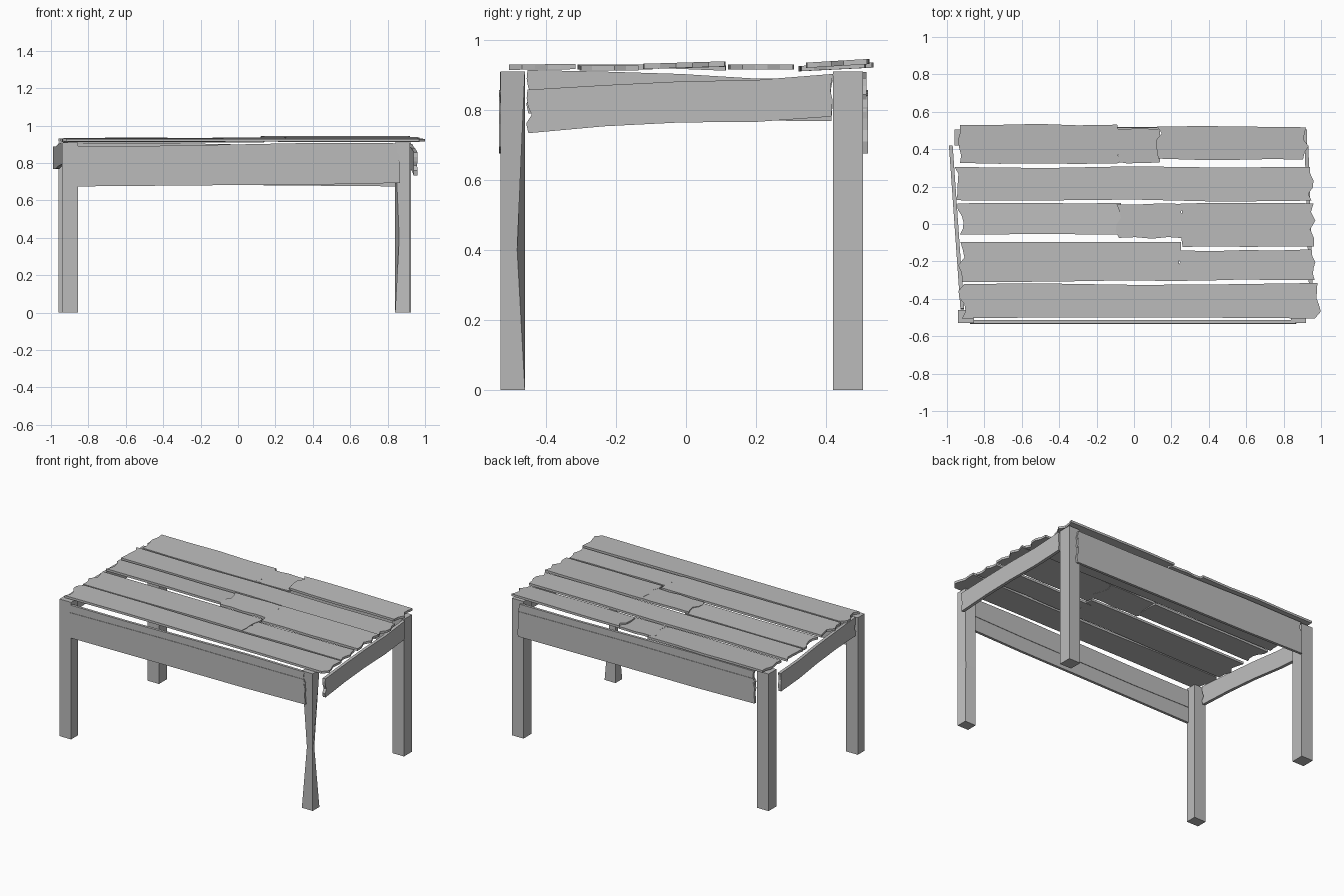
import bpy
import bmesh
import random
from mathutils import Vector

cube = bpy.data.objects.get("Cube")
if cube:
    bpy.data.objects.remove(cube, do_unlink=True)

GREY = (0.5, 0.5, 0.5, 1)
wood = bpy.data.materials.new("weathered_grey")
wood.use_nodes = True
wood.diffuse_color = GREY
wood.node_tree.nodes["Principled BSDF"].inputs["Base Color"].default_value = GREY


def finish(bm, name):
    bmesh.ops.recalc_face_normals(bm, faces=bm.faces)
    mesh = bpy.data.meshes.new(name)
    bm.to_mesh(mesh)
    bm.free()
    mesh.materials.append(wood)
    bpy.context.collection.objects.link(bpy.data.objects.new(name, mesh))


def ragged_outline(start, end, low, high, seed, end_wear=0.02, side_wear=0.006):
    """Rectangle whose ends are splintered and whose long sides waver."""
    rng = random.Random(seed)

    def worn(amount):
        return rng.uniform(-amount, amount)

    def along(a, b, steps):
        return [a + (b - a) * i / steps for i in range(steps)]

    points = [(u, low + worn(side_wear)) for u in along(start, end, 4)]
    points += [(end + worn(end_wear), v) for v in along(low, high, 5)]
    points += [(u, high + worn(side_wear)) for u in along(end, start, 4)]
    points += [(start + worn(end_wear), v) for v in along(high, low, 5)]
    return points


def board(name, outline, place, thickness):
    """Place the flat outline in space and give it thickness."""
    bm = bmesh.new()
    face = bm.faces.new([bm.verts.new(place(u, v)) for u, v in outline])
    out = bmesh.ops.extrude_face_region(bm, geom=[face])
    verts = [e for e in out["geom"] if isinstance(e, bmesh.types.BMVert)]
    bmesh.ops.translate(bm, verts=verts, vec=Vector(thickness))
    bmesh.ops.triangulate(bm, faces=[f for f in bm.faces if len(f.verts) > 4])
    finish(bm, name)


def leg(name, x0, x1, y0, y1, pinch=0):
    """Square post; pinch draws two opposite corners in at mid height."""
    bm = bmesh.new()
    rings = []
    for z, p in ((0, 0), (0.4, pinch), (0.91, 0)):
        corners = [(x0 + p, y0 + p), (x1, y0), (x1 - p, y1 - p), (x0, y1)]
        rings.append([bm.verts.new((x, y, z)) for x, y in corners])
    for low, high in zip(rings, rings[1:]):
        for i in range(4):
            j = (i + 1) % 4
            bm.faces.new((low[i], low[j], high[j], high[i]))
    bm.faces.new(rings[0])
    bm.faces.new(rings[-1])
    finish(bm, name)


# Legs, one of them worn thin in the middle
leg("front_right_leg", -0.94, -0.855, -0.53, -0.46)
leg("front_left_leg", 0.84, 0.92, -0.53, -0.46, pinch=0.022)
leg("back_right_leg", -0.96, -0.875, 0.42, 0.505)
leg("back_left_leg", 0.84, 0.925, 0.42, 0.505)

# Long aprons: a lower board with an upper strip set slightly behind it
for side, turn, y in (("front", 1, -0.534), ("back", -1, 0.519)):
    for part, low, high, inset in (("lower", 0.685, 0.85, 0), ("upper", 0.78, 0.9, 0.003)):
        board(f"{side}_apron_{part}",
              ragged_outline(-0.87, 0.86, low, high, part, 0.008),
              lambda u, v: (turn * u, y + turn * inset, v + u * 0.01),
              (0, turn * 0.017, 0))

# Short aprons, hung crooked and leaning out at one end
short_apron = ragged_outline(-0.45, 0.42, 0.76, 0.88, "apron", 0.01)
board("left_apron", short_apron,
      lambda u, v: (0.945 - u * 0.03, u, v + u * 0.05), (-0.02, 0, 0))
board("right_apron", short_apron,
      lambda u, v: (-0.96 - u * 0.07, u, v + 0.02 - u * 0.03), (0.02, 0, 0))

# Tabletop planks: name, left and right ends, front and back edges, base height, tilt
planks = [
    ("back_plank_long", -0.93, -0.09, 0.325, 0.53, 0.915, 0.05),
    ("back_plank_filler", -0.1, 0.14, 0.33, 0.51, 0.915, 0.05),
    ("back_plank_short", 0.13, 0.92, 0.345, 0.52, 0.925, 0.06),
    ("second_plank", -0.95, 0.94, 0.125, 0.305, 0.915, 0),
    ("middle_plank_right", -0.93, -0.07, -0.055, 0.11, 0.915, -0.04),
    ("middle_plank_inner", -0.08, 0.27, -0.075, 0.105, 0.92, 0.03),
    ("middle_plank_left", 0.26, 0.96, -0.12, 0.11, 0.92, 0.03),
    ("fourth_plank_right", -0.92, 0.25, -0.305, -0.095, 0.915, 0),
    ("fourth_plank_left", 0.23, 0.95, -0.3, -0.14, 0.912, 0),
    ("front_plank", -0.92, 0.98, -0.505, -0.32, 0.915, 0.01),
]
for name, start, end, front, back, height, tilt in planks:
    board(name, ragged_outline(start, end, front, back, name),
          lambda u, v: (u, v, height + tilt * (v - (front + back) / 2)),
          (0, 0, 0.015))
